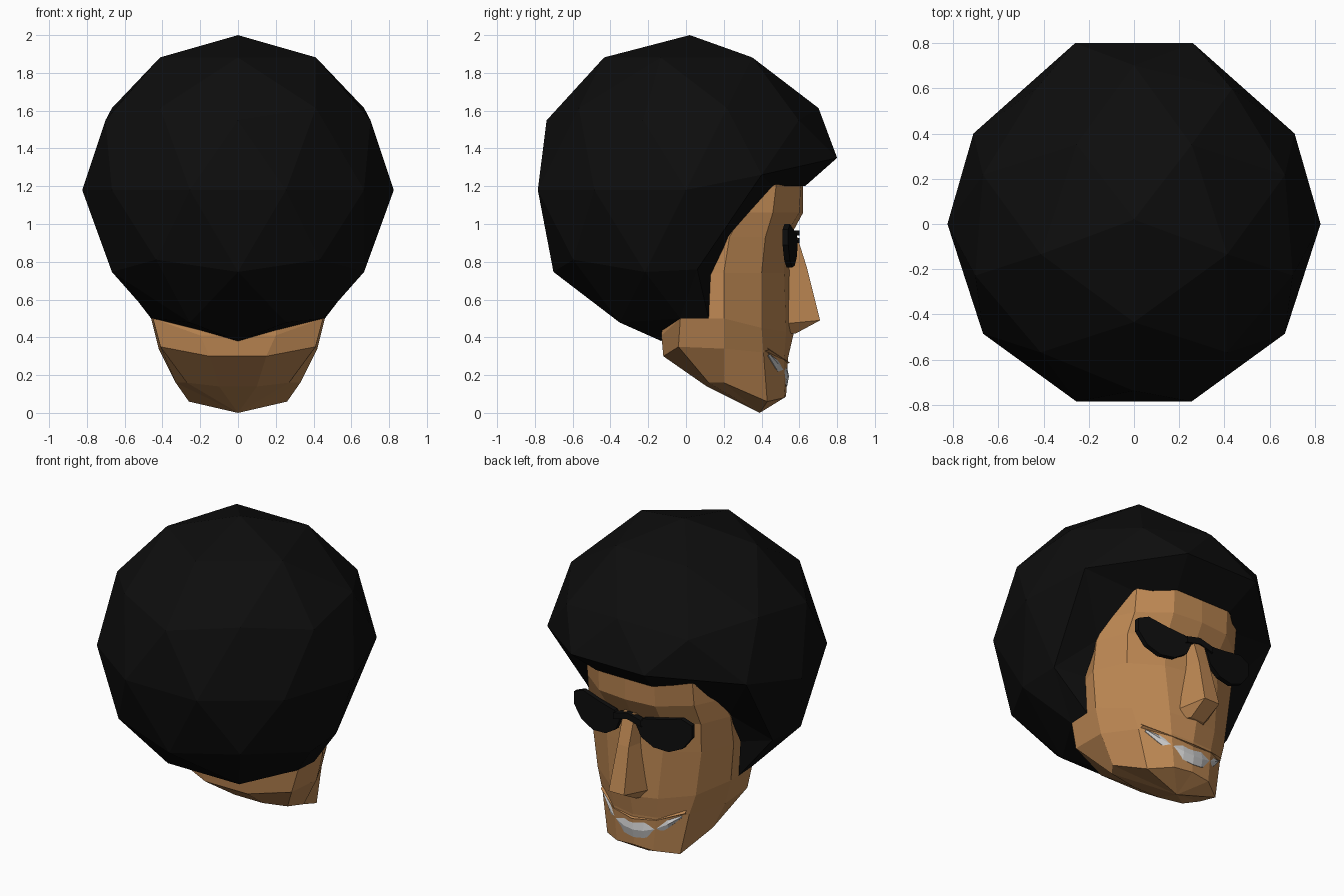
import bpy, bmesh, math
from mathutils import Vector, Matrix

if "Cube" in bpy.data.objects:
    bpy.data.objects.remove(bpy.data.objects["Cube"])


def material(name, rgb):
    m = bpy.data.materials.new(name)
    m.diffuse_color = (*rgb, 1)
    m.use_nodes = True
    m.node_tree.nodes["Principled BSDF"].inputs["Base Color"].default_value = m.diffuse_color
    return m


SKIN = material("skin", (0.50, 0.24, 0.085))
BLACK = material("black", (0.004, 0.004, 0.004))


def finish(name, bm, mat=None):
    bmesh.ops.remove_doubles(bm, verts=bm.verts, dist=0.0005)
    bmesh.ops.recalc_face_normals(bm, faces=bm.faces)
    me = bpy.data.meshes.new(name)
    bm.to_mesh(me)
    bm.free()
    ob = bpy.data.objects.new(name, me)
    bpy.context.collection.objects.link(ob)
    if mat:
        me.materials.append(mat)
    return ob


def loft(bm, rings, closed=True):
    """Join successive rings of points with quads."""
    vs = [[bm.verts.new(p) for p in r] for r in rings]
    n = len(vs[0])
    for a, b in zip(vs, vs[1:]):
        for i in range(n if closed else n - 1):
            j = (i + 1) % n
            bm.faces.new((a[i], a[j], b[j], b[i]))
    return vs


def flip(p):
    return (-p[0], p[1], p[2])


# Hair: icosphere with the face side opened and its rim pulled to the hairline
C, R = Vector((0, 0, 1.18)), 0.825
bm = bmesh.new()
bmesh.ops.create_icosphere(bm, subdivisions=2, radius=R,
                           matrix=Matrix.Translation(C) @ Matrix.Rotation(math.radians(-18), 4, 'Z'))


def polar(deg, h):
    """Icosphere vertex nearest an azimuth and a unit height."""
    a, r = math.radians(deg), math.sqrt(1 - h * h)
    p = C + R * Vector((r * math.cos(a), r * math.sin(a), h))
    return min(bm.verts, key=lambda v: (v.co - p).length)


# use whichever orientation has an upper vertex at the back
if (polar(-90, 0.447).co - (C + R * Vector((0, -0.894, 0.447)))).length > 0.1:
    bmesh.ops.rotate(bm, verts=bm.verts, cent=C, matrix=Matrix.Rotation(math.radians(36), 3, 'Z'))
hole = [polar(90, -0.447), polar(54, -0.526), polar(126, -0.526), polar(90, -0.85)]
rim_spec = [(72, 0, (0.26, 0.80, 1.35)), (36, 0, (0.71, 0.40, 1.26)),
            (18, -0.447, (0.66, 0.06, 0.76)), (18, -0.85, (0.45, -0.03, 0.50))]
right = [polar(a, h) for a, h, _ in rim_spec]
left = [polar(180 - a, h) for a, h, _ in rim_spec]
bottom, top = polar(0, -1), polar(0, 1)
for r, l, (_, _, p) in zip(right, left, rim_spec):
    r.co, l.co = p, flip(p)
bottom.co, top.co = (0, -0.13, 0.38), (0, 0.02, 2.0)
bmesh.ops.delete(bm, geom=hole, context='VERTS')
line = [(0.20, 0.63, 1.20), (0.38, 0.46, 1.20), (0.47, 0.23, 0.94),
        (0.48, 0.13, 0.73), (0.46, 0.12, 0.50)]
inner = []
for rim, f in ((right, lambda p: p), (left, flip)):
    h = [bm.verts.new(f(p)) for p in line]
    inner.append(h[0])
    for face in ((rim[0], rim[1], h[1], h[0]), (rim[1], rim[2], h[2]), (rim[1], h[2], h[1]),
                 (rim[2], h[3], h[2]), (rim[2], rim[3], h[4]), (rim[2], h[4], h[3])):
        bm.faces.new(face)
bm.faces.new((right[0], inner[0], inner[1], left[0]))
finish("hair", bm, BLACK)

# Head: stacked half rings from face centre round to the nape, mirrored
hidden = [(0.42, 0.02), (0.2, -0.1)]
upper = [(1.23, [(0, 0.62), (0.20, 0.61), (0.38, 0.48), (0.43, 0.25)]),
         (1.06, [(0, 0.62), (0.20, 0.60), (0.38, 0.46), (0.46, 0.30)]),
         (0.93, [(0, 0.55), (0.19, 0.52), (0.40, 0.42), (0.48, 0.23)]),
         (0.74, [(0, 0.56), (0.20, 0.52), (0.39, 0.40), (0.48, 0.20)])]
halves = [[(x, y, z) for x, y in pts + hidden] for z, pts in upper]
halves += [
    [(0, 0.57, 0.42), (0.17, 0.53, 0.43), (0.35, 0.40, 0.45), (0.46, 0.20, 0.50),
     (0.45, -0.03, 0.50), (0.20, -0.13, 0.41)],
    [(0, 0.54, 0.29), (0.15, 0.52, 0.30), (0.31, 0.41, 0.32), (0.42, 0.20, 0.34),
     (0.41, -0.04, 0.35), (0.15, -0.12, 0.30)],
    [(0, 0.53, 0.09), (0.13, 0.52, 0.08), (0.26, 0.43, 0.06), (0.33, 0.20, 0.16),
     (0.27, 0.12, 0.16), (0.10, 0.11, 0.14)]]
bm = bmesh.new()
rows = loft(bm, [h + [flip(p) for p in h[:0:-1]] for h in halves])
chin = bm.verts.new((0, 0.39, 0))
for a, b in zip(rows[-1], rows[-1][1:] + rows[-1][:1]):
    bm.faces.new((a, b, chin))
finish("head", bm, SKIN)

# Nose: wedge of four-point sections (half width front / back, y front, z)
bm = bmesh.new()
secs = [(0.04, 0.06, 0.58, 0.96, 0.96), (0.04, 0.07, 0.64, 0.77, 0.77),
        (0.055, 0.12, 0.71, 0.49, 0.47), (0.05, 0.09, 0.58, 0.42, 0.42)]
ns = loft(bm, [[(-b, 0.50, zb), (-f, y, zf), (f, y, zf), (b, 0.50, zb)]
               for f, b, y, zf, zb in secs])
bm.faces.new(ns[0])
bm.faces.new(ns[-1])
finish("nose", bm, SKIN)

# Sunglasses: two slanted lenses and a bridge
lens = [(0.06, 0.90), (0.10, 0.95), (0.22, 0.97), (0.35, 1.00), (0.42, 0.97),
        (0.42, 0.89), (0.36, 0.81), (0.27, 0.77), (0.17, 0.78), (0.09, 0.83)]
bm = bmesh.new()
for s in (1, -1):
    ends = loft(bm, [[(s * x, 0.60 - 0.14 * x + d, z) for x, z in lens] for d in (0, -0.03)])
    for e in ends:
        bm.faces.new(e)
br = loft(bm, [[(x, y, z) for y, z in ((0.60, zc - 0.02), (0.60, zc + 0.02),
                                       (0.56, zc + 0.02), (0.56, zc - 0.02))]
               for x, zc in ((-0.1, 0.92), (0, 0.945), (0.1, 0.92))])
finish("sunglasses", bm, BLACK)

# Grin: crescent of teeth wrapped round the mouth
bm = bmesh.new()
N = 8
cols = []
for i in range(N + 1):
    t = 2 * i / N - 1
    x, y = 0.28 * t, 0.535 - 0.10 * t * t
    zt, zb = 0.245 + 0.07 * t * t, 0.14 + 0.165 * t * t
    cols.append([(x, y - 0.07, zt), (x, y, zt), (x, y + 0.01, (zt + zb) / 2),
                 (x, y, zb), (x, y - 0.07, zb)])
loft(bm, cols)
finish("teeth", bm)

# Upper lip: thin ridge above the teeth
bm = bmesh.new()
cols = []
for t in (-1, -0.5, 0, 0.5, 1):
    x, y, z = 0.30 * t, 0.55 - 0.11 * t * t, 0.265 + 0.07 * t * t
    cols.append([(x, y - 0.06, z + 0.05), (x, y, z), (x, y - 0.06, z - 0.02)])
loft(bm, cols)
finish("upper_lip", bm, SKIN)
